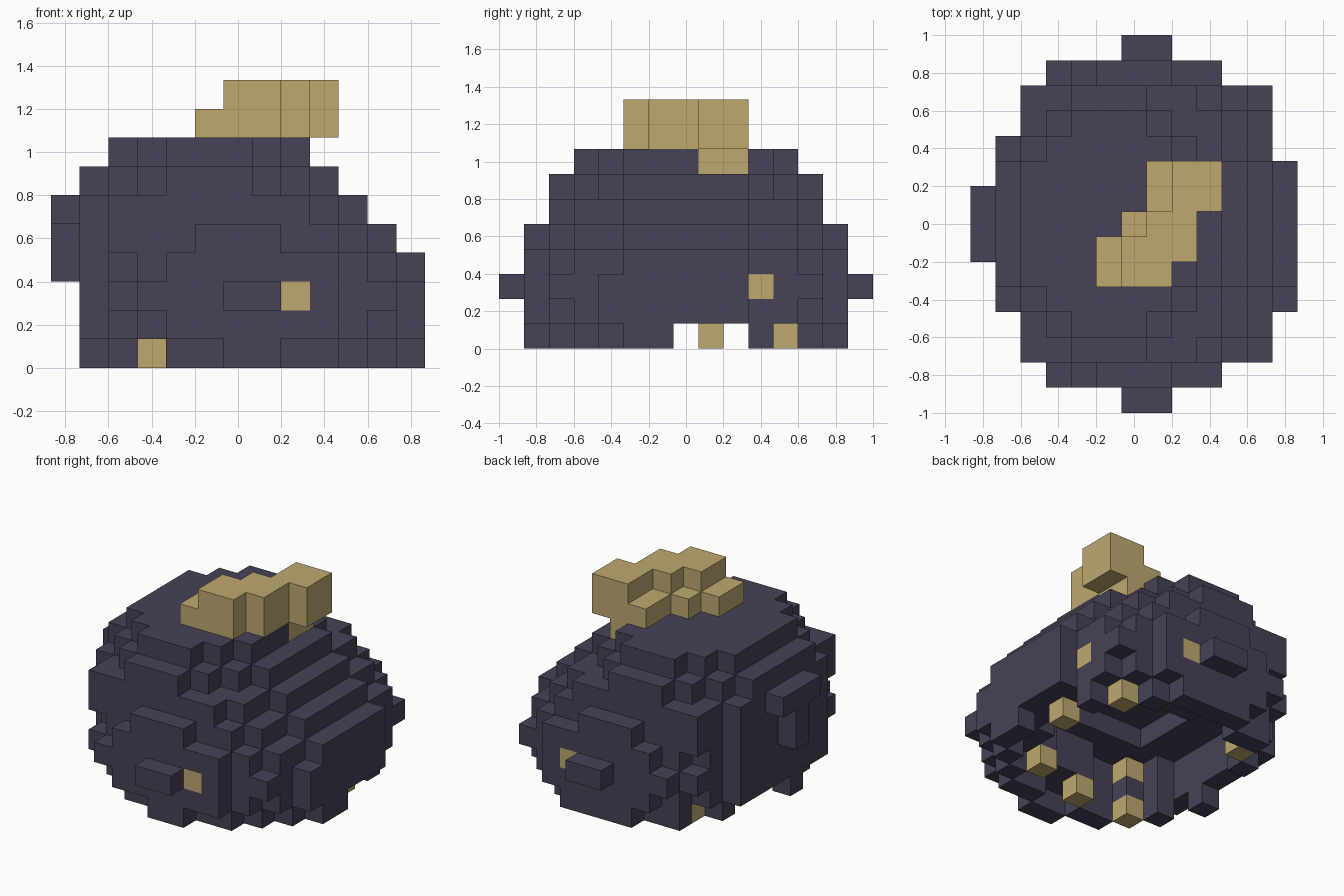
import bpy, bmesh

if "Cube" in bpy.data.objects:
    bpy.data.objects.remove(bpy.data.objects["Cube"])

U = 2 / 15  # one block


def material(name, rgb):
    m = bpy.data.materials.new(name)
    m.diffuse_color = (*rgb, 1)
    m.use_nodes = True
    m.node_tree.nodes["Principled BSDF"].inputs["Base Color"].default_value = m.diffuse_color
    return m


dark = material("dark purple", (0.064, 0.053, 0.095))
gold = material("dull gold", (0.51, 0.395, 0.16))


def row(x0, x1, y, z):
    return {(x, y, z) for x in range(x0, x1 + 1)}


def hollow(x, y, z):
    """Recess in the underside, higher towards the middle."""
    y = abs(y)
    if z < 3:
        return (-4 <= x <= 4 and y <= 3 and x + y <= 5 and y - x <= 6) or (y == 4 and x in (-2, -1))
    return z == 3 and -2 <= x <= 3 and y <= 2


# Body: stacked elliptical layers (height, centre x, radius x, radius y)
layers = [(1, .5, 6.2, 6.7), (2, .5, 6.45, 7), (3, .5, 6.2, 6.7), (4, 0, 5.5, 6.15),
          (5, -.5, 5, 6), (6, -1, 4.4, 5.3), (7, -1, 3.4, 4.4)]
body = set()
for z, cx, rx, ry in layers:
    for x in range(-6, 7):
        for y in range(-6, 7):
            inside = ((x - cx) / rx) ** 2 + (y / ry) ** 2 < 1
            if inside and not hollow(x, y, z) and not (x == 6 and y > 2):
                body.add((x, y, z))
# Fuller left side
for s in (-1, 1):
    body |= {(-3, 6 * s, 2)} | {(x, y * s, z) for z in (4, 5) for x, y in ((-5, 3), (-4, 5), (-4, 4))}
body.discard((6, -3, 3))

# Knobs on the front, back and left side
knobs = row(0, 1, -7, 2) | row(0, 1, 7, 2)
knobs |= {(-6, y, 5) for y in (-1, 0, 1)} | {(-6, 0, 4), (-6, 0, 3)}

# Broken ring of feet under the body
feet = row(0, 1, -6, 0) | row(-2, -1, -5, 0) | row(2, 3, -5, 0)
feet |= row(-1, 2, 6, 0) | row(-3, -2, 5, 0)
feet |= {(3, 5, 0), (4, -4, 0), (5, -3, 0), (6, -2, 0), (6, -1, 0), (5, 3, 0),
         (-4, 3, 0), (-5, -1, 0), (-4, -3, 0)}

# Gold feet and side spots
gold_feet = {(5, 1, 0), (4, 4, 0), (3, -3, 0), (0, -4, 0), (-3, -4, 0), (-3, 4, 0)}
spots = {(2, -6, 2), (2, 6, 2), (5, 3, 2), (-3, -4, 2)}

# Bent stem
stem = {(2, 1, 7), (2, 2, 7)}
for y, low, high in [(2, (1, 3), (2, 3)), (1, (1, 3), (2, 3)), (0, (0, 2), (1, 2)),
                     (-1, (-1, 2), (0, 2)), (-2, (-1, 1), (0, 1))]:
    stem |= row(*low, y, 8) | row(*high, y, 9)

body -= stem | spots
parts = [("body", body, dark), ("knobs", knobs, dark), ("feet", feet, dark),
         ("gold_feet", gold_feet, gold), ("spots", spots, gold), ("stem", stem, gold)]
filled = set().union(*(cells for _, cells, _ in parts))


def build(name, cells, mat):
    """Make a block mesh from the exposed sides of the cells."""
    bm = bmesh.new()
    for c in sorted(cells):
        for axis in range(3):
            for side in (-1, 1):
                n = list(c)
                n[axis] += side
                if tuple(n) in filled:
                    continue
                a, b = (axis + 1) % 3, (axis + 2) % 3
                corners = []
                for da, db in ((-.5, -.5), (.5, -.5), (.5, .5), (-.5, .5)):
                    p = list(c)
                    p[axis] += side * .5
                    p[a] += da
                    p[b] += db
                    corners.append((p[0] * U, p[1] * U, (p[2] + .5) * U))
                if side < 0:
                    corners.reverse()
                bm.faces.new([bm.verts.new(v) for v in corners])
    bmesh.ops.remove_doubles(bm, verts=bm.verts, dist=1e-4)
    mesh = bpy.data.meshes.new(name)
    bm.to_mesh(mesh)
    bm.free()
    mesh.materials.append(mat)
    bpy.context.collection.objects.link(bpy.data.objects.new(name, mesh))


for part in parts:
    build(*part)
